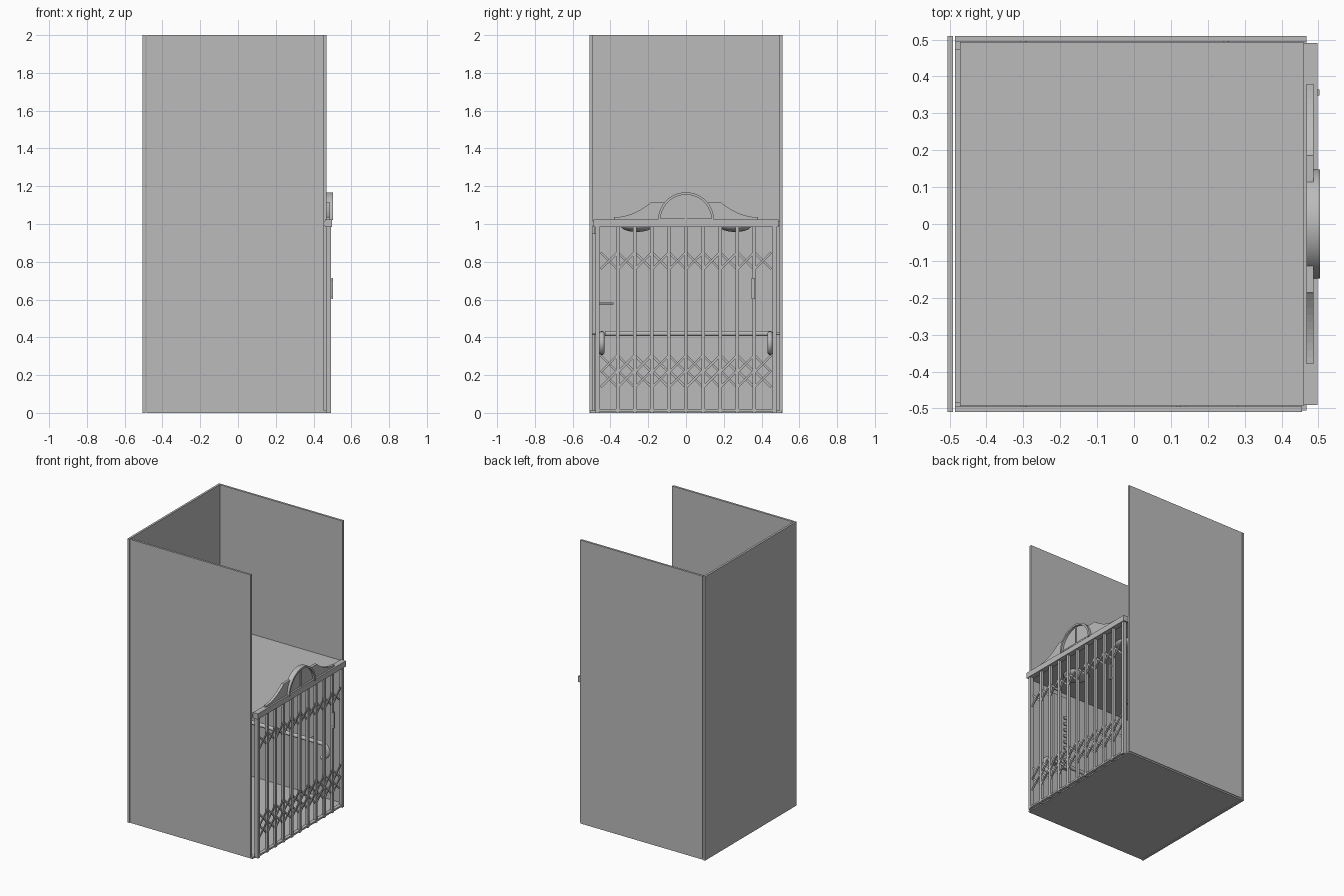
import bpy, bmesh, math
from mathutils import Vector

cube = bpy.data.objects.get("Cube")
if cube:
    bpy.data.objects.remove(cube, do_unlink=True)

grey = bpy.data.materials.new("plain_grey")
grey.use_nodes = True
COLOUR = (0.5, 0.5, 0.5, 1)
grey.diffuse_color = COLOUR
grey.node_tree.nodes["Principled BSDF"].inputs["Base Color"].default_value = COLOUR


def finish(name, bm, smooth=False):
    mesh = bpy.data.meshes.new(name)
    bmesh.ops.recalc_face_normals(bm, faces=bm.faces)
    bm.to_mesh(mesh)
    bm.free()
    mesh.materials.append(grey)
    obj = bpy.data.objects.new(name, mesh)
    bpy.context.collection.objects.link(obj)
    if smooth:
        bpy.context.view_layer.objects.active = obj
        obj.select_set(True)
        bpy.ops.object.shade_smooth_by_angle()
        obj.select_set(False)
    return obj


def add_box(bm, x, y, z):
    verts = bmesh.ops.create_cube(bm, size=1)["verts"]
    for v in verts:
        v.co = Vector([(a + b) / 2 + c * (b - a) for (a, b), c in zip((x, y, z), v.co)])
    return verts


def box(name, x, y, z):
    bm = bmesh.new()
    add_box(bm, x, y, z)
    return finish(name, bm)


def plate(name, outline, x0, x1, smooth=False):
    """Extrude a (y, z) outline from x0 to x1."""
    bm = bmesh.new()
    face = bm.faces.new([bm.verts.new((x0, y, z)) for y, z in outline])
    ext = bmesh.ops.extrude_face_region(bm, geom=[face])["geom"]
    for v in ext:
        if isinstance(v, bmesh.types.BMVert):
            v.co.x = x1
    return finish(name, bm, smooth)


def tube(name, points, radius):
    curve = bpy.data.curves.new(name, "CURVE")
    curve.dimensions = "3D"
    curve.bevel_depth = radius
    curve.bevel_resolution = 3
    curve.use_fill_caps = True
    spline = curve.splines.new("POLY")
    spline.points.add(len(points) - 1)
    for p, co in zip(spline.points, points):
        p.co = (*co, 1)
    curve.materials.append(grey)
    obj = bpy.data.objects.new(name, curve)
    bpy.context.collection.objects.link(obj)
    return obj


def arc(radius, steps=32, cz=1.02):
    return [(radius * math.cos(math.pi * i / steps), cz + radius * math.sin(math.pi * i / steps))
            for i in range(steps + 1)]


# Shaft walls
box("front_wall", (-0.485, 0.455), (-0.51, -0.495), (0.01, 2))
box("rear_wall", (-0.485, 0.468), (0.495, 0.51), (0.01, 2))
box("side_wall", (-0.505, -0.49), (-0.51, 0.51), (0, 2))

# Cab shell
box("floor", (-0.485, 0.468), (-0.505, 0.505), (0, 0.012))
box("ceiling", (-0.472, 0.46), (-0.494, 0.494), (0.99, 1.015))
box("cab_back_panel", (-0.485, -0.472), (-0.485, 0.475), (0.012, 1.0))

# Ceiling lamps: shallow domes
for i, (x, y) in enumerate([(sx * 0.27, sy * 0.26) for sx in (-1, 1) for sy in (-1, 1)]):
    bm = bmesh.new()
    bmesh.ops.create_uvsphere(bm, u_segments=32, v_segments=12, radius=1)
    for v in bm.verts:
        v.co = (x + v.co.x * 0.085, y + v.co.y * 0.085, 0.99 + min(v.co.z, 0) * 0.032)
    bmesh.ops.remove_doubles(bm, verts=bm.verts, dist=0.0001)
    finish(f"ceiling_lamp_{i + 1}", bm, True)


# Handrails with hooked ends
def hook(y):
    return [(0.34 + 0.05 * math.sin(math.pi * i / 10), y, 0.37 + 0.05 * math.cos(math.pi * i / 10))
            for i in range(11)]


for side, label in ((-1, "front"), (1, "rear")):
    y = side * 0.445
    tube(f"{label}_handrail", [(-0.4, y, 0.42)] + hook(y), 0.014)
    for x in (-0.3, 0.25):
        tube(f"{label}_rail_bracket", [(x, y, 0.42), (x, side * 0.496, 0.42)], 0.008)
tube("back_handrail", [(-0.43, -0.43, 0.42), (-0.43, 0.44, 0.42)], 0.014)
for y in (-0.3, 0.3):
    tube("back_rail_bracket", [(-0.43, y, 0.42), (-0.475, y, 0.42)], 0.008)

# Control panel with button rows and a lever
box("control_panel", (0.14, 0.28), (-0.495, -0.475), (0.42, 0.95))
bm = bmesh.new()
for row in range(8):
    for x in (0.175, 0.225):
        z = 0.47 + row * 0.045
        add_box(bm, (x, x + 0.025), (-0.475, -0.467), (z, z + 0.02))
finish("control_buttons", bm)
tube("control_lever", [(0.12, -0.495, 0.58), (0.12, -0.385, 0.58)], 0.006)

# Gate frame and header
box("gate_header", (0.46, 0.498), (-0.49, 0.49), (0.985, 1.025))
box("gate_sill", (0.466, 0.49), (-0.48, 0.48), (0.008, 0.02))
for side in (-1, 1):
    y = sorted((side * 0.458, side * 0.48))
    box("gate_side_post", (0.466, 0.492), y, (0, 0.985))

# Gate bars
PITCH = 0.0905
bm = bmesh.new()
for k in range(-4, 5):
    y = k * PITCH
    add_box(bm, (0.47, 0.488), (y - 0.009, y + 0.009), (0, 0.985))
finish("gate_bars", bm)

# Folding lattice: crossed straps between the bars
bm = bmesh.new()
for z in (0.18, 0.26, 0.805):
    for k in range(-5, 5):
        yc = (k + 0.5) * PITCH
        for tilt, x in ((-1, 0.472), (1, 0.48)):
            a = tilt * math.atan2(0.09, PITCH)
            for v in add_box(bm, (x, x + 0.006), (-0.062, 0.062), (-0.006, 0.006)):
                y0, z0 = v.co.y, v.co.z
                v.co.y = yc + y0 * math.cos(a) - z0 * math.sin(a)
                v.co.z = z + y0 * math.sin(a) + z0 * math.cos(a)
finish("gate_lattice", bm)

# Gate handle
box("handle_grip", (0.495, 0.503), (0.348, 0.364), (0.603, 0.715))
for z in (0.608, 0.7):
    box("handle_stem", (0.486, 0.497), (0.35, 0.362), (z, z + 0.01))

# Crest: arched window flanked by curved wings
plate("crest_arch", arc(0.148) + arc(0.135)[::-1], 0.467, 0.504, True)
plate("crest_pane", arc(0.14), 0.478, 0.488)
box("crest_mullion", (0.474, 0.494), (-0.004, 0.004), (1.02, 1.157))
box("crest_base", (0.467, 0.5), (-0.148, 0.148), (1.02, 1.03))
for side in (-1, 1):
    sweep = [(0.19 + 0.19 * t, 1.036 + 0.074 * (1 - t) ** 2) for t in [i / 10 for i in range(11)]]
    wing = [(0.138, 1.02), (0.138, 1.055), (0.112, 1.115), (0.185, 1.115)] + sweep + [(0.38, 1.02)]
    plate("crest_wing", [(side * y, z) for y, z in wing], 0.467, 0.486)
